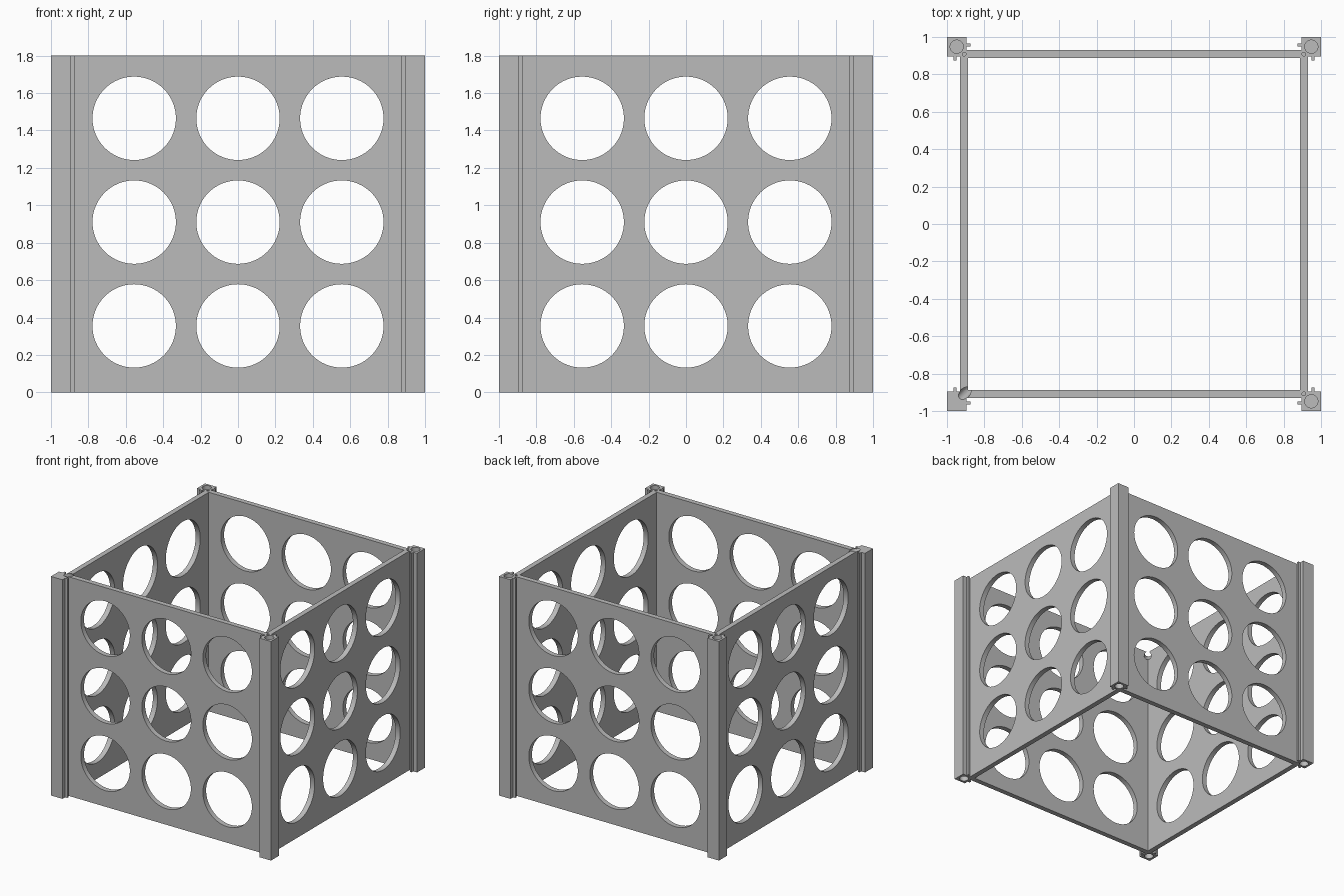
import bpy, bmesh, math
from mathutils import Matrix, Vector

if "Cube" in bpy.data.objects:
    bpy.data.objects.remove(bpy.data.objects["Cube"])

H = 1.8            # overall height
IN, OUT = 0.888, 0.93   # inner and outer face of the wall panels

grey = bpy.data.materials.new("plain grey")
grey.diffuse_color = (0.5, 0.5, 0.5, 1)
grey.use_nodes = True
grey.node_tree.nodes["Principled BSDF"].inputs["Base Color"].default_value = grey.diffuse_color


def add_object(name, bm):
    bmesh.ops.recalc_face_normals(bm, faces=bm.faces[:])
    mesh = bpy.data.meshes.new(name)
    bm.to_mesh(mesh)
    bm.free()
    mesh.materials.append(grey)
    obj = bpy.data.objects.new(name, mesh)
    bpy.context.collection.objects.link(obj)
    return obj


def prism(name, outline, height):
    bm = bmesh.new()
    face = bm.faces.new([bm.verts.new((x, y, 0)) for x, y in outline])
    ext = bmesh.ops.extrude_face_region(bm, geom=[face])
    verts = [g for g in ext["geom"] if isinstance(g, bmesh.types.BMVert)]
    bmesh.ops.translate(bm, vec=(0, 0, height), verts=verts)
    return add_object(name, bm)


def cylinders(name, items, segments):
    """One cutter from (centre, axis, radius, length) items."""
    bm = bmesh.new()
    for centre, axis, radius, length in items:
        turn = Vector(axis).to_track_quat('Z', 'Y').to_matrix().to_4x4()
        bmesh.ops.create_cone(bm, cap_ends=True, segments=segments,
                              radius1=radius, radius2=radius, depth=length,
                              matrix=Matrix.Translation(centre) @ turn)
    cutter = add_object(name, bm)
    cutter.hide_render = True
    return cutter


def cut(obj, cutter):
    mod = obj.modifiers.new("cut", 'BOOLEAN')
    mod.operation, mod.solver, mod.object = 'DIFFERENCE', 'EXACT', cutter
    bpy.context.view_layer.objects.active = obj
    bpy.ops.object.modifier_apply(modifier=mod.name)


def turn_about_z(obj, quarter):
    obj.data.transform(Matrix.Rotation(quarter * math.pi / 2, 4, 'Z'))


# Cutters: nine round windows, post sockets, slanted cable notch
hole_cutter = cylinders("window_cutter", [
    ((x, 0.91, z), (0, 1, 0), 0.223, 0.3)
    for x in (-0.555, 0, 0.555) for z in (0.355, 0.91, 1.465)], 64)
bottom = ((0.948, 0.948, 0), (0, 0, 1), 0.035, 0.12)
top = ((0.948, 0.948, H), (0, 0, 1), 0.035, 0.12)
wire = ((0.908, 0.908, H), (0, 0, 1), 0.01, 0.12)
socket_cutter = cylinders("socket_cutter", [bottom, top, wire], 32)
base_cutter = cylinders("base_socket_cutter", [bottom], 32)
notch_cutter = cylinders("notch_cutter", [
    ((-0.905, -0.905, H), (1, 1, -1.4), 0.027, 0.3)], 32)

# Post section: square column, two guide fins and the inner corner block
half = [(1, 1), (0.896, 1), (0.896, 0.966), (0.875, 0.966), (0.875, 0.949),
        (0.896, 0.949), (0.896, OUT), (IN, OUT), (IN, IN)]
section = half + [(y, x) for x, y in half[-2:0:-1]]

parts = []
names = ("back", "left", "front", "right")
corners = ("back_right", "back_left", "front_left", "front_right")
for i in range(4):
    # Wall panel with its windows
    panel = prism(names[i] + "_panel",
                  [(-IN, IN), (IN, IN), (IN, OUT), (-IN, OUT)], H)
    cut(panel, hole_cutter)
    turn_about_z(panel, i)

    # Corner post with sockets in its ends
    post = prism(corners[i] + "_post", section, H)
    cut(post, base_cutter if i == 2 else socket_cutter)
    turn_about_z(post, i)

    # Cable notch through the front left corner
    if i in (1, 2):
        cut(panel, notch_cutter)
    if i == 2:
        cut(post, notch_cutter)
    parts += [panel, post]

for cutter in (hole_cutter, socket_cutter, base_cutter, notch_cutter):
    bpy.data.objects.remove(cutter)

# Smooth the round walls, keep the edges sharp
for obj in bpy.context.scene.objects:
    obj.select_set(obj in parts)
bpy.context.view_layer.objects.active = parts[0]
bpy.ops.object.shade_smooth_by_angle(angle=math.radians(30))
